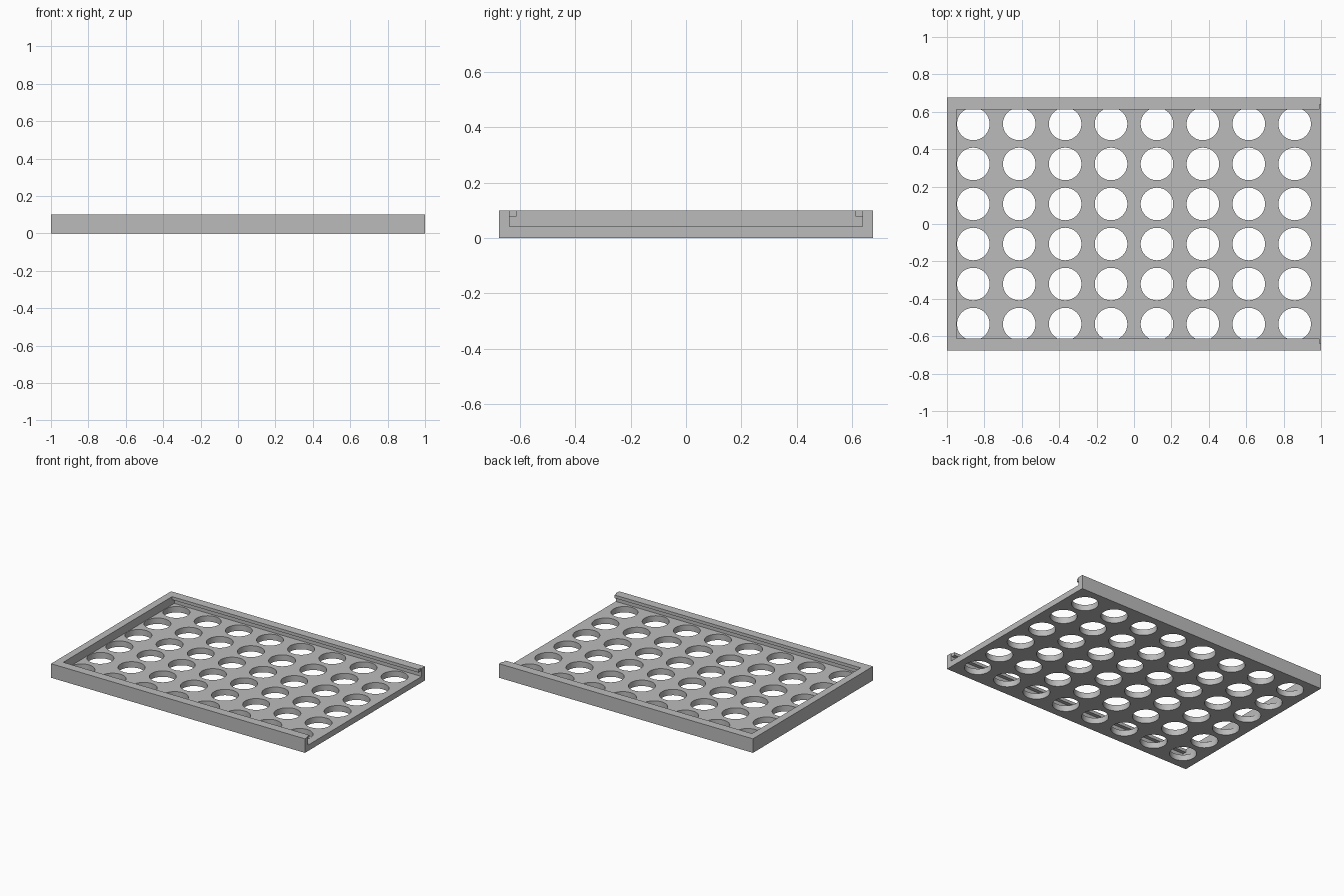
import bpy, bmesh
from mathutils import Matrix

if "Cube" in bpy.data.objects:
    bpy.data.objects.remove(bpy.data.objects["Cube"])

LENGTH, WIDTH, HEIGHT = 2.0, 1.35, 0.1
FLOOR, LIP_Z = 0.042, 0.078            # floor top, underside of the lips
GROOVE, LIP_Y = 0.638, 0.612           # half widths inside the walls and lips
END_WALL, LIP_END = -0.948, 0.992
COLS, ROWS, PITCH_X, PITCH_Y, RADIUS = 8, 6, 0.2455, 0.214, 0.087

grey = bpy.data.materials.new("plain grey")
grey.use_nodes = True
colour = (0.5, 0.5, 0.5, 1)
grey.diffuse_color = colour
grey.node_tree.nodes["Principled BSDF"].inputs["Base Color"].default_value = colour


def make_object(name, bm):
    mesh = bpy.data.meshes.new(name)
    bmesh.ops.recalc_face_normals(bm, faces=bm.faces)
    bm.to_mesh(mesh)
    bm.free()
    mesh.materials.append(grey)
    obj = bpy.data.objects.new(name, mesh)
    bpy.context.collection.objects.link(obj)
    return obj


def prism(name, profile, x0, x1):
    """Extrude a y-z profile along x."""
    bm = bmesh.new()
    face = bm.faces.new([bm.verts.new((x0, y, z)) for y, z in profile])
    ext = bmesh.ops.extrude_face_region(bm, geom=[face])["geom"]
    verts = [v for v in ext if isinstance(v, bmesh.types.BMVert)]
    bmesh.ops.translate(bm, verts=verts, vec=(x1 - x0, 0, 0))
    return make_object(name, bm)


def rectangle(half, z0, z1):
    return [(-half, z0), (half, z0), (half, z1), (-half, z1)]


def cut(target, cutter):
    mod = target.modifiers.new("cut", "BOOLEAN")
    mod.operation, mod.solver, mod.object = "DIFFERENCE", "EXACT", cutter
    bpy.context.view_layer.objects.active = target
    bpy.ops.object.modifier_apply(modifier=mod.name)
    bpy.data.objects.remove(cutter)


# Solid block that becomes the tray
tray = prism("perforated_tray", rectangle(WIDTH / 2, 0, HEIGHT), -LENGTH / 2, LENGTH / 2)

# Sliding channel: wide under the lips, narrower between them, open at one end
top = HEIGHT + 0.05
right_side = [(GROOVE, FLOOR), (GROOVE, LIP_Z), (LIP_Y, LIP_Z), (LIP_Y, top)]
channel = right_side + [(-y, z) for y, z in reversed(right_side)]
cut(tray, prism("channel_cutter", channel, END_WALL, 1.1))

# The lips stop just short of the open end
cut(tray, prism("lip_end_cutter", rectangle(GROOVE, FLOOR + 0.01, top), LIP_END, 1.1))

# Grid of round holes through the floor
bm = bmesh.new()
for i in range(COLS):
    for j in range(ROWS):
        centre = ((i - (COLS - 1) / 2) * PITCH_X, (j - (ROWS - 1) / 2) * PITCH_Y, 0)
        bmesh.ops.create_cone(bm, cap_ends=True, segments=64, radius1=RADIUS,
                              radius2=RADIUS, depth=0.12, matrix=Matrix.Translation(centre))
cut(tray, make_object("hole_cutter", bm))

# Smooth hole walls, crisp edges elsewhere
tray.select_set(True)
bpy.context.view_layer.objects.active = tray
bpy.ops.object.shade_smooth_by_angle()
